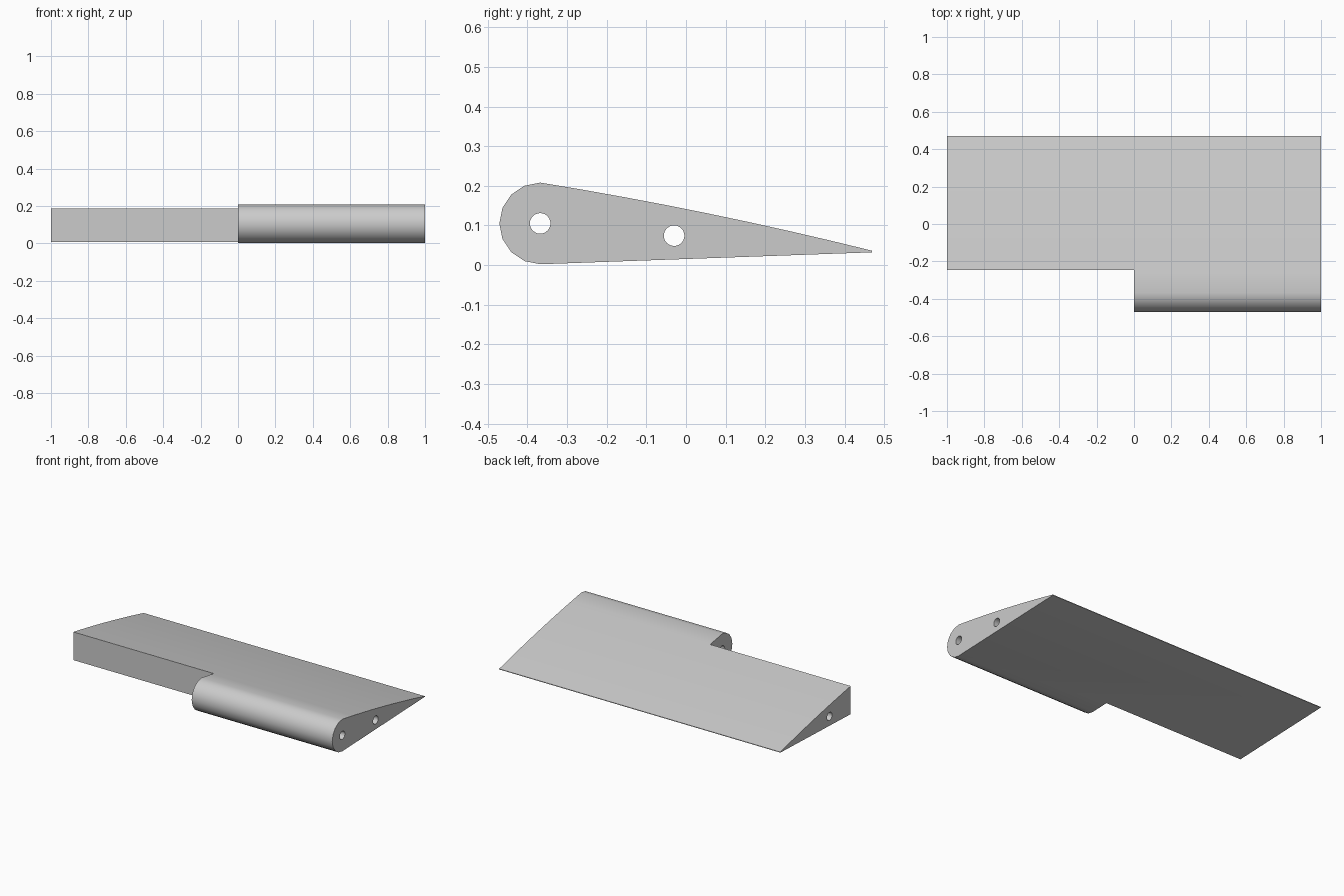
import bpy
import bmesh
from math import sin, cos, pi, radians

cube = bpy.data.objects.get("Cube")
if cube:
    bpy.data.objects.remove(cube, do_unlink=True)

# Nose circle, trailing edge and holes, all in the y-z section
NOSE_Y, NOSE_Z, NOSE_R = -0.368, 0.105, 0.103
TAIL_Y, TAIL_TOP, TAIL_BOTTOM = 0.47, 0.036, 0.032
BULGE = 0.009
HOLE_R = 0.026
HOLES = [(NOSE_Y, NOSE_Z), (-0.03, 0.074)]
NOTCH_Y = -0.245

grey = bpy.data.materials.new("plain grey")
grey.use_nodes = True
colour = (0.6, 0.6, 0.6, 1)
grey.diffuse_color = colour
grey.node_tree.nodes["Principled BSDF"].inputs["Base Color"].default_value = colour


def prism(name, section, x0, x1):
    """Extrude a closed y-z section along x."""
    bm = bmesh.new()
    face = bm.faces.new([bm.verts.new((x0, y, z)) for y, z in section])
    grown = bmesh.ops.extrude_face_region(bm, geom=[face])
    verts = [v for v in grown["geom"] if isinstance(v, bmesh.types.BMVert)]
    bmesh.ops.translate(bm, verts=verts, vec=(x1 - x0, 0, 0))
    bmesh.ops.recalc_face_normals(bm, faces=bm.faces)
    mesh = bpy.data.meshes.new(name)
    bm.to_mesh(mesh)
    bm.free()
    mesh.materials.append(grey)
    obj = bpy.data.objects.new(name, mesh)
    bpy.context.collection.objects.link(obj)
    return obj


def arc(y, z, r, start, end, steps):
    angles = [start + (end - start) * i / steps for i in range(steps + 1)]
    return [(y + r * cos(a), z + r * sin(a)) for a in angles]


# Aerofoil section: round nose, flat underside, gently domed upper side
section = arc(NOSE_Y, NOSE_Z, NOSE_R, pi / 2, 3 * pi / 2, 8)
section += [(TAIL_Y, TAIL_BOTTOM), (TAIL_Y, TAIL_TOP)]
top_z = NOSE_Z + NOSE_R
for i in range(1, 8):
    t = 1 - i / 8
    section.append((NOSE_Y + (TAIL_Y - NOSE_Y) * t,
                    top_z + (TAIL_TOP - top_z) * t + 4 * BULGE * t * (1 - t)))
wing = prism("wing_section", section, -1, 1)

# Cutters: front notch on the right half, and two spar holes
notch = [(-1, -1), (NOTCH_Y, -1), (NOTCH_Y, 1), (-1, 1)]
cutters = [prism("notch_cutter", notch, -2, 0)]
for y, z in HOLES:
    cutters.append(prism("spar_hole_cutter", arc(y, z, HOLE_R, 0, 2 * pi, 24)[:-1], -1.5, 1.5))

bpy.ops.object.select_all(action="DESELECT")
wing.select_set(True)
bpy.context.view_layer.objects.active = wing
for cutter in cutters:
    cutter.hide_render = True
    cut = wing.modifiers.new("cut", "BOOLEAN")
    cut.operation = "DIFFERENCE"
    cut.solver = "EXACT"
    cut.object = cutter
    bpy.ops.object.modifier_apply(modifier=cut.name)
    bpy.data.objects.remove(cutter, do_unlink=True)

bpy.ops.object.shade_smooth_by_angle(angle=radians(35))
